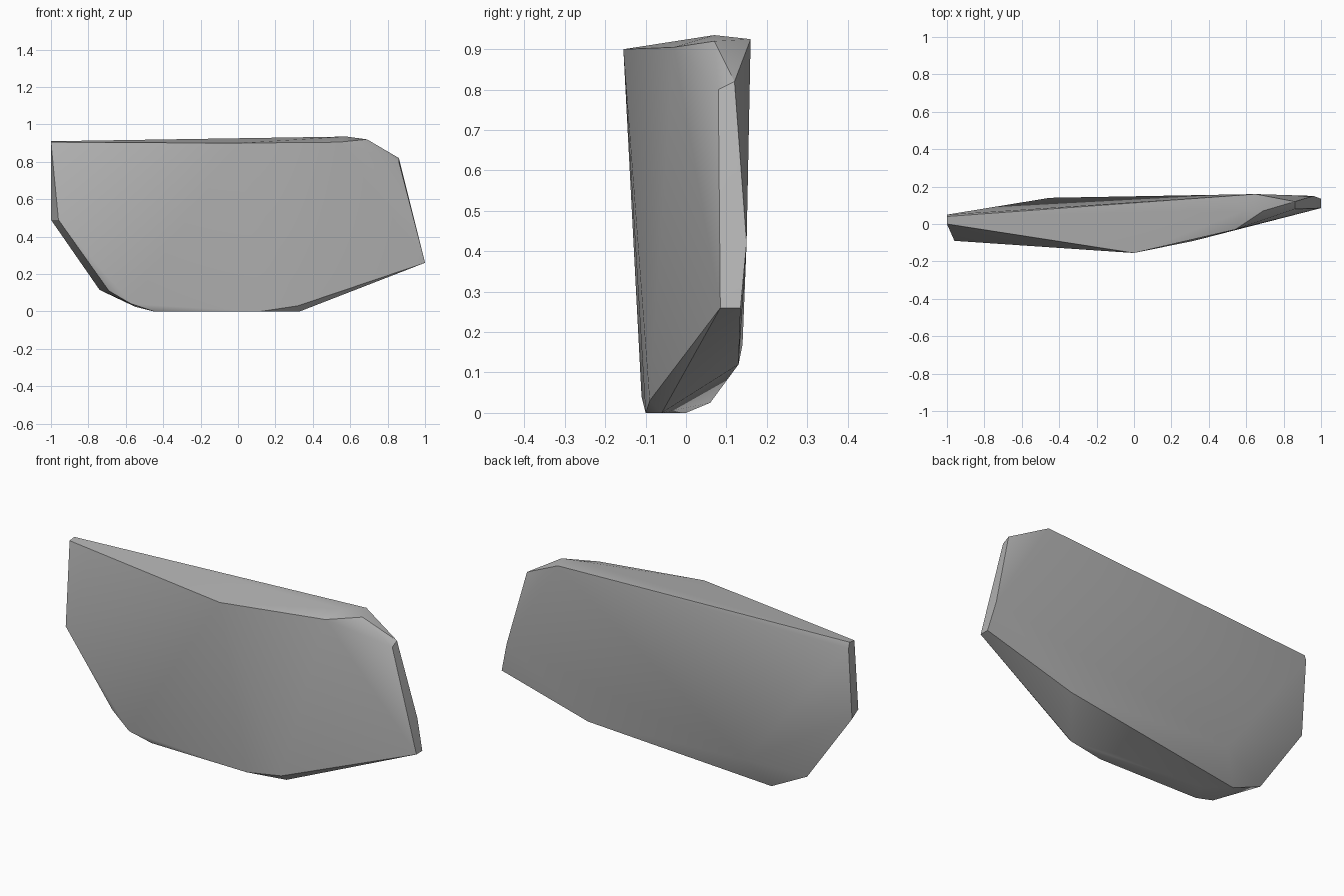
import bpy, bmesh
from math import radians

cube = bpy.data.objects.get("Cube")
if cube:
    bpy.data.objects.remove(cube, do_unlink=True)

# Stone colour
stone = bpy.data.materials.new("grey stone")
stone.use_nodes = True
grey = (0.45, 0.45, 0.45, 1)
stone.diffuse_color = grey
stone.node_tree.nodes["Principled BSDF"].inputs["Base Color"].default_value = grey

# Corner points of the slab, grouped by region
left_end = [(-1, 0, .905), (-1, .04, .91), (-1, .05, .88),
            (-1, .02, .49), (-.96, -.09, .49)]
lower_left = [(-.74, .03, .115), (-.69, -.08, .11), (-.57, -.11, .04),
              (-.55, .06, .025)]
base = [(-.45, -.09, 0), (-.4, 0, 0), (.12, -.1, 0), (.32, -.09, .03),
        (.33, -.06, 0)]
right_end = [(1, .085, .26), (1, .135, .26), (.96, .15, .42),
             (.86, .12, .82), (.86, .08, .8)]
top = [(0, -.155, .9), (.54, -.03, .905), (.58, .07, .935),
       (.69, .07, .92), (.65, .16, .925)]
back = [(-.45, .14, .17), (.49, .13, .12)]

# Rock slab as the convex shell of its corners
bm = bmesh.new()
for p in left_end + lower_left + base + right_end + top + back:
    bm.verts.new(p)
bmesh.ops.convex_hull(bm, input=bm.verts[:])
loose = [v for v in bm.verts if not v.link_faces]
bmesh.ops.delete(bm, geom=loose, context="VERTS")
bmesh.ops.recalc_face_normals(bm, faces=bm.faces[:])

mesh = bpy.data.meshes.new("rock_slab")
bm.to_mesh(mesh)
bm.free()
mesh.materials.append(stone)
slab = bpy.data.objects.new("rock_slab", mesh)
bpy.context.collection.objects.link(slab)

# Soft shading that keeps the hard breaks crisp
bpy.context.view_layer.objects.active = slab
slab.select_set(True)
bpy.ops.object.shade_smooth_by_angle(angle=radians(30))
